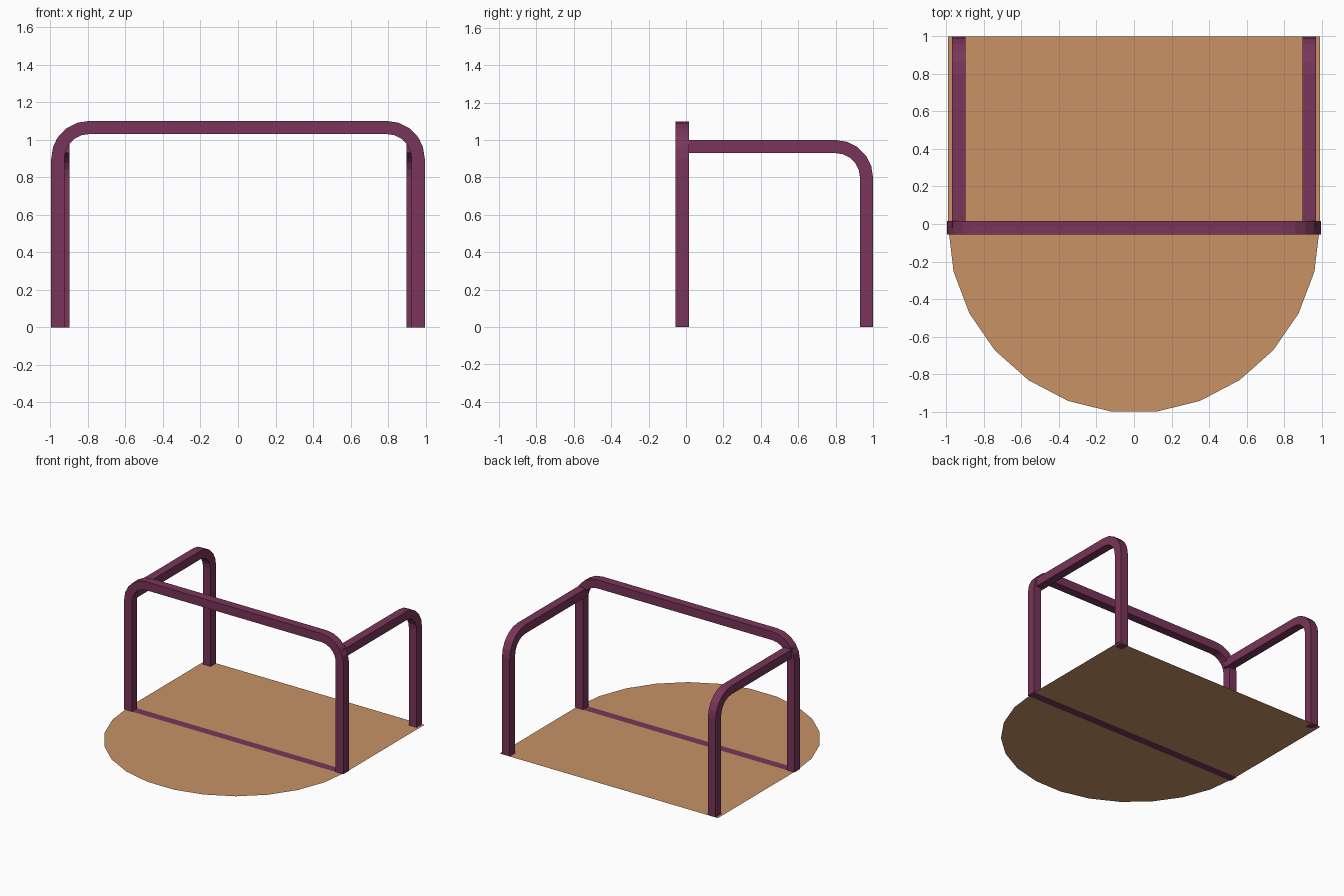
import bpy, bmesh
from math import sin, cos, pi
from mathutils import Vector

if "Cube" in bpy.data.objects:
    bpy.data.objects.remove(bpy.data.objects["Cube"])


def material(name, rgb):
    m = bpy.data.materials.new(name)
    m.diffuse_color = (*rgb, 1)
    m.use_nodes = True
    m.node_tree.nodes["Principled BSDF"].inputs["Base Color"].default_value = m.diffuse_color
    return m


PURPLE = material("plum paint", (0.19, 0.036, 0.10))
TAN = material("sand board", (0.58, 0.29, 0.13))
T = 0.07  # square bar thickness
H = T / 2


def finish(bm, name, mat):
    bmesh.ops.recalc_face_normals(bm, faces=bm.faces)
    me = bpy.data.meshes.new(name)
    bm.to_mesh(me)
    bm.free()
    me.materials.append(mat)
    ob = bpy.data.objects.new(name, me)
    bpy.context.collection.objects.link(ob)
    return ob


def bend(cx, cz, r, a0, a1, n=5):
    """Centre-line points and outward normals round a bend."""
    out = []
    for i in range(n + 1):
        a = a0 + (a1 - a0) * i / n
        d = Vector((cos(a), sin(a)))
        out.append((Vector((cx, cz)) + d * r, d))
    return out


def bar(name, path, place):
    """Sweep a square section along a 2D path; place(u, w, side) gives 3D."""
    bm = bmesh.new()
    rings = []
    for p, d in path:
        o, i = p + d * H, p - d * H
        rings.append([bm.verts.new(place(*q, s))
                      for q, s in ((o, -H), (o, H), (i, H), (i, -H))])
    for a, b in zip(rings, rings[1:]):
        for k in range(4):
            bm.faces.new((a[k], a[(k + 1) % 4], b[(k + 1) % 4], b[k]))
    bm.faces.new(rings[0])
    bm.faces.new(rings[-1])
    return finish(bm, name, PURPLE)


def plate(name, pts, mat):
    bm = bmesh.new()
    bm.faces.new([bm.verts.new((x, y, 0)) for x, y in pts])
    return finish(bm, name, mat)


# Front hoop
Y0 = -0.02
R = 0.165
left, right = Vector((-1, 0)), Vector((1, 0))
hoop = [(Vector((-0.96, 0)), left)]
hoop += bend(-0.795, 0.90, R, pi, pi / 2)
hoop += bend(0.795, 0.90, R, pi / 2, 0)
hoop += [(Vector((0.96, 0)), right)]
bar("front_hoop", hoop, lambda u, w, s: (u, Y0 + s, w))

# Side rails with rear posts
rail = [(Vector((Y0, 0.965)), Vector((0, 1)))]
rail += bend(0.80, 0.80, R, pi / 2, 0)
rail += [(Vector((0.965, 0)), right)]
for side, name in ((-1, "left_rail"), (1, "right_rail")):
    bar(name, rail, lambda u, w, s: (side * 0.934 + s, u, w))

# Flat base: rounded front, floor strip under the hoop, square back
yf, yb, W = Y0 - H, Y0 + H, 0.99
arc = [(W * sin(pi * (k / 13 - 0.5)), -0.017 - W * cos(pi * (k / 13 - 0.5)))
       for k in range(1, 13)]
plate("front_base", [(-0.985, yf)] + arc + [(0.985, yf)], TAN)
plate("back_base", [(-W, yb), (W, yb), (W, 1), (-W, 1)], TAN)
plate("floor_strip", [(-W, yf), (W, yf), (W, yb), (-W, yb)], PURPLE)
